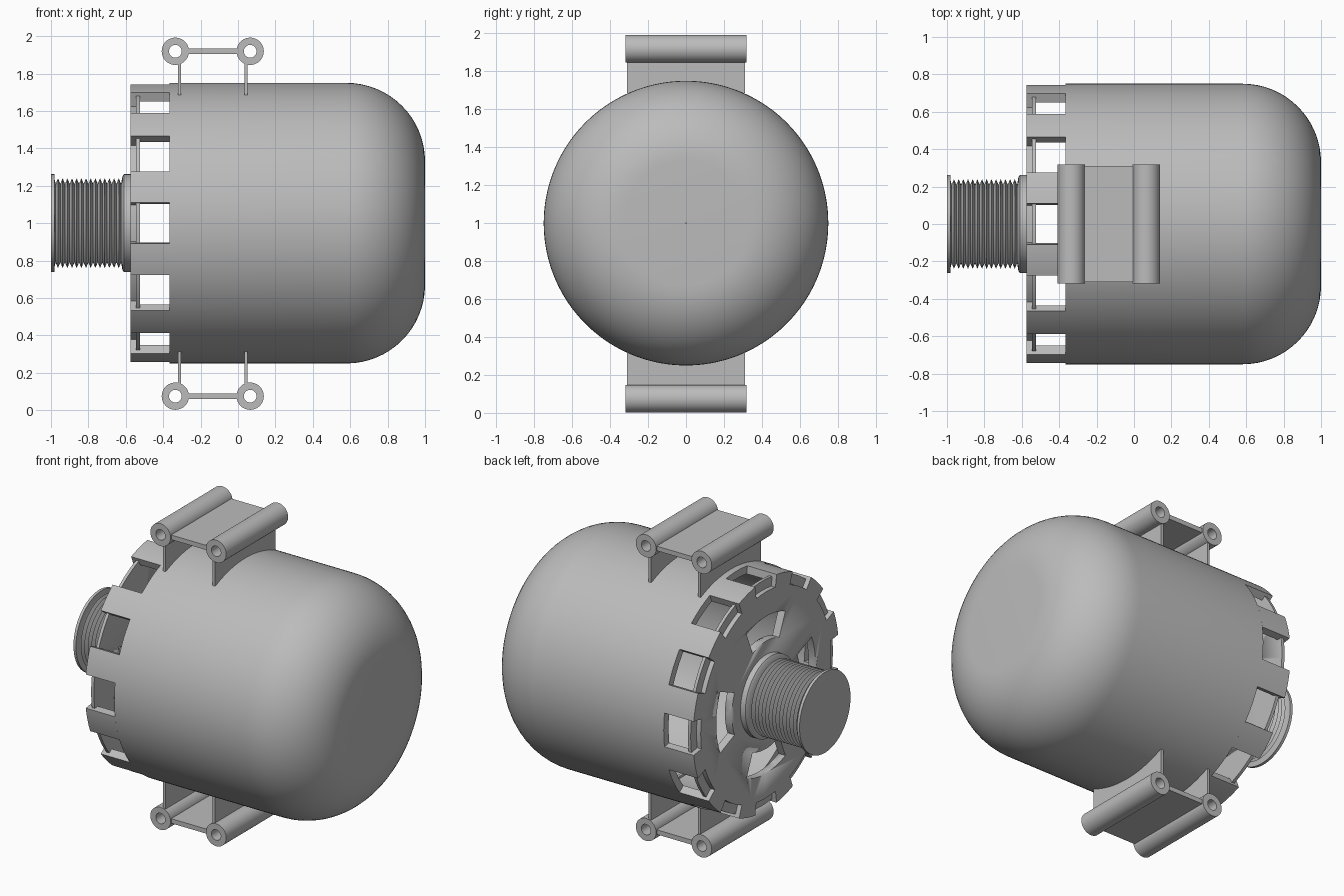
import bpy, bmesh
from math import sin, cos, pi, radians

if "Cube" in bpy.data.objects:
    bpy.data.objects.remove(bpy.data.objects["Cube"])

CZ = 1.0      # height of the main axis
R = 0.75      # housing outer radius
WALL = 0.05

metal = bpy.data.materials.new("grey metal")
metal.use_nodes = True
GREY = (0.5, 0.5, 0.5, 1)
metal.diffuse_color = GREY
metal.node_tree.nodes["Principled BSDF"].inputs["Base Color"].default_value = GREY


def finish(name, bm, angle=30):
    bmesh.ops.recalc_face_normals(bm, faces=bm.faces)
    mesh = bpy.data.meshes.new(name)
    bm.to_mesh(mesh)
    bm.free()
    ob = bpy.data.objects.new(name, mesh)
    bpy.context.collection.objects.link(ob)
    mesh.materials.append(metal)
    bpy.ops.object.select_all(action="DESELECT")
    ob.select_set(True)
    bpy.context.view_layer.objects.active = ob
    bpy.ops.object.shade_smooth_by_angle(angle=radians(angle))
    return ob


def lathe(name, profile, segs=96, closed=False, angle=30):
    """Turn (x, radius) points round the main axis; open ends are capped."""
    bm = bmesh.new()
    rings = [[bm.verts.new((x, r * cos(2 * pi * i / segs), CZ + r * sin(2 * pi * i / segs)))
              for i in range(segs)] for x, r in profile]
    pairs = list(zip(rings, rings[1:]))
    if closed:
        pairs.append((rings[-1], rings[0]))
    else:
        bm.faces.new(rings[0])
        bm.faces.new(rings[-1])
    for a, b in pairs:
        for i in range(segs):
            j = (i + 1) % segs
            bm.faces.new((a[i], a[j], b[j], b[i]))
    return finish(name, bm, angle)


def sectors(name, profile, centres, half, steps=8):
    """Sweep a closed (x, radius) profile through an arc at each centre angle."""
    bm = bmesh.new()
    for c in centres:
        rings = []
        for k in range(steps + 1):
            a = radians(c - half + 2 * half * k / steps)
            rings.append([bm.verts.new((x, r * cos(a), CZ + r * sin(a))) for x, r in profile])
        bm.faces.new(rings[0])
        bm.faces.new(rings[-1])
        n = len(profile)
        for a, b in zip(rings, rings[1:]):
            for i in range(n):
                bm.faces.new((a[i], a[(i + 1) % n], b[(i + 1) % n], b[i]))
    return finish(name, bm)


def box(name, x0, x1, y, z0, z1):
    bm = bmesh.new()
    bmesh.ops.create_cube(bm, size=1)
    for v in bm.verts:
        v.co = (x1 if v.co.x > 0 else x0, y if v.co.y > 0 else -y, z1 if v.co.z > 0 else z0)
    return finish(name, bm)


def tube(name, x, z, outer, inner, half):
    """Hollow tube lying along y."""
    bm = bmesh.new()
    segs = 40
    loop = [(outer, -half), (outer, half), (inner, half), (inner, -half)]
    rings = [[bm.verts.new((x + r * cos(2 * pi * i / segs), y, z + r * sin(2 * pi * i / segs)))
              for i in range(segs)] for r, y in loop]
    for a, b in zip(rings, rings[1:] + rings[:1]):
        for i in range(segs):
            j = (i + 1) % segs
            bm.faces.new((a[i], a[j], b[j], b[i]))
    return finish(name, bm)


# Housing: hollow cylinder with a large rounded shoulder at the closed end
FILLET = 0.42
START, BACK, LIP = -0.365, -0.575, -0.525
arc = [(1 - FILLET + FILLET * sin(t), R - FILLET + FILLET * cos(t))
       for t in [pi / 2 * k / 16 for k in range(17)]]
outer = [(START, R)] + arc + [(1, 0.002)]
inner = [(1 - WALL, 0.002), (1 - WALL, R - FILLET)]
inner += [(1 - FILLET + (FILLET - WALL) * sin(t), R - FILLET + (FILLET - WALL) * cos(t))
          for t in [pi / 2 * k / 8 for k in range(7, -1, -1)]]
inner.append((START, R - WALL))
lathe("housing", outer + inner, segs=144, closed=True)

# Twelve tabs joining the housing to the end plate, with windows between
tab_profile = [(BACK, 0.665), (BACK, R), (START, R), (START, R - WALL),
               (LIP, R - WALL), (LIP, 0.665)]
sectors("vent_tabs", tab_profile, [15 + 30 * k for k in range(12)], 6.6)

# End plate with a thin lip and four curved slots
plate = lathe("end_plate", [(BACK, 0.67), (-0.545, 0.67), (-0.545, 0.73), (LIP, 0.73)], segs=144)
cutter = sectors("slot_cutter", [(-0.7, 0.35), (-0.7, 0.51), (-0.4, 0.51), (-0.4, 0.35)],
                 [0, 90, 180, 270], 23, steps=12)
cutter.hide_render = True
cutter.hide_viewport = True
cut = plate.modifiers.new("slots", "BOOLEAN")
cut.operation = "DIFFERENCE"
cut.solver = "EXACT"
cut.object = cutter
bpy.context.view_layer.objects.active = plate
bpy.ops.object.modifier_apply(modifier=cut.name)
bpy.data.objects.remove(cutter)

# Ribbed pulley with a flange at each end
GROOVES = 14
pulley = [(-1, 0.262), (-0.982, 0.262), (-0.982, 0.24)]
x0, x1 = -0.975, -0.625
pitch = (x1 - x0) / GROOVES
for k in range(GROOVES):
    pulley += [(x0 + pitch * k, 0.21), (x0 + pitch * (k + 0.5), 0.24)]
pulley += [(x1, 0.21), (-0.618, 0.25), (-0.61, 0.262), (BACK, 0.262)]
lathe("pulley", pulley, segs=64)

# Mounting brackets above and below
for side, s in (("top", 1), ("bottom", -1)):
    zc = CZ - 0.003 + s * 0.922
    for end, x, leg in (("rear", -0.335, -0.313), ("fore", 0.065, 0.043)):
        tube(f"{side}_{end}_tube", x, zc, 0.073, 0.034, 0.318)
        za, zb = sorted((CZ + s * 0.685, zc - s * 0.005))
        # leg stops outside the tube bore
        za, zb = sorted((CZ + s * 0.685, zc - s * 0.045))
        box(f"{side}_{end}_leg", leg - 0.009, leg + 0.009, 0.31, za, zb)
    box(f"{side}_web", -0.335 + 0.06, 0.065 - 0.06, 0.31, zc - 0.015, zc + 0.015)
